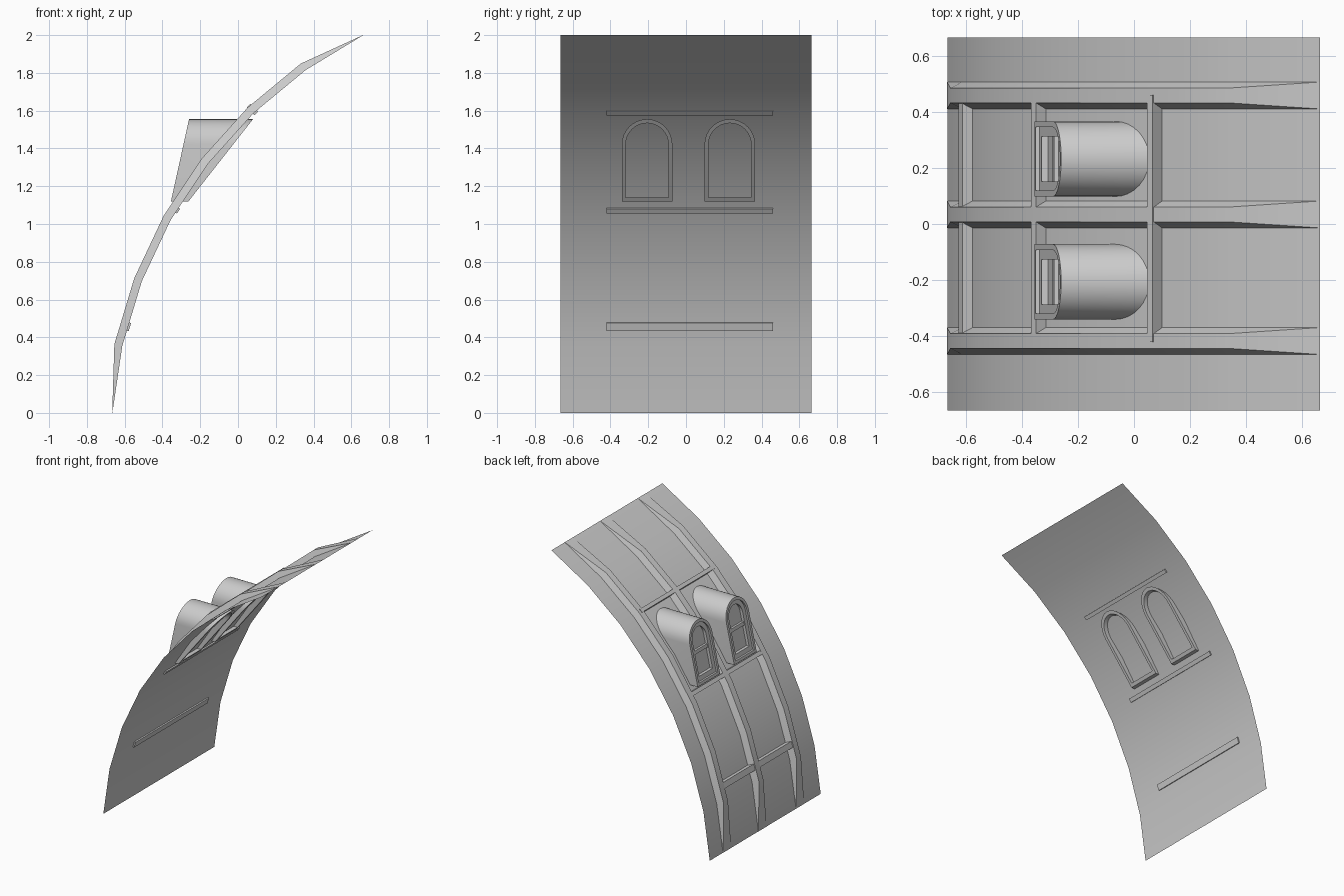
import bpy, bmesh, math
from mathutils import Vector

cube = bpy.data.objects.get("Cube")
if cube:
    bpy.data.objects.remove(cube, do_unlink=True)

grey = bpy.data.materials.new("plain_grey")
grey.use_nodes = True
grey.diffuse_color = (0.6, 0.6, 0.6, 1)
grey.node_tree.nodes["Principled BSDF"].inputs["Base Color"].default_value = (0.6, 0.6, 0.6, 1)


def build(name, verts, faces, solid=True):
    """Mesh object from points and faces, smooth with sharp edges kept."""
    bm = bmesh.new()
    vs = [bm.verts.new(v) for v in verts]
    for f in faces:
        bm.faces.new([vs[i] for i in f])
    if solid:
        bmesh.ops.recalc_face_normals(bm, faces=bm.faces)
    mesh = bpy.data.meshes.new(name)
    bm.to_mesh(mesh)
    bm.free()
    mesh.materials.append(grey)
    ob = bpy.data.objects.new(name, mesh)
    bpy.context.collection.objects.link(ob)
    bpy.ops.object.select_all(action='DESELECT')
    ob.select_set(True)
    bpy.context.view_layer.objects.active = ob
    bpy.ops.object.shade_smooth_by_angle(angle=math.radians(25))
    return ob


# Curved roof profile: seven equal segments, each leaning a little further
TURN, STEP, SEGMENTS, HALF = math.radians(8.4), 0.3582, 7, 0.665
profile = [Vector((-HALF, 0, 0))]
for i in range(SEGMENTS):
    a = TURN * (i + 1)
    profile.append(profile[-1] + STEP * Vector((math.sin(a), 0, math.cos(a))))


def outward(lean):
    return Vector((-math.cos(lean), 0, math.sin(lean)))


# Roof sheet
verts = [(p.x, y, p.z) for p in profile for y in (-HALF, HALF)]
build("roof_sheet", verts,
      [(2 * i, 2 * i + 1, 2 * i + 3, 2 * i + 2) for i in range(SEGMENTS)], solid=False)

# Long ribs with sloped sides that fade into the sheet at both ends
RIB_HEIGHT, RIB_BASE, RIB_TOP = 0.043, 0.048, 0.026
for side, y in (("right", -0.417), ("middle", 0.034), ("left", 0.458)):
    verts, faces = [], []
    for i, p in enumerate(profile):
        end = i in (0, SEGMENTS)
        top = p + outward(TURN * (i + 0.5)) * (0.001 if end else RIB_HEIGHT)
        w = RIB_BASE if end else RIB_TOP
        verts += [(p.x, y - RIB_BASE, p.z), (top.x, y - w, top.z),
                  (top.x, y + w, top.z), (p.x, y + RIB_BASE, p.z)]
    for i in range(SEGMENTS):
        faces += [(4 * i + k, 4 * i + k + 1, 4 * i + k + 5, 4 * i + k + 4) for k in range(3)]
    build("rib_" + side, verts, faces)

BOX = [(0, 1, 3, 2), (4, 6, 7, 5), (0, 4, 5, 1), (2, 3, 7, 6), (0, 2, 6, 4), (1, 5, 7, 3)]

# Crossbars running through the ribs and just piercing the sheet
for name, x, z, lean, thick, depth in (("lower", -0.582, 0.457, 2, 0.045, 0.038),
                                       ("middle", -0.323, 1.073, 4, 0.03, 0.042),
                                       ("upper", 0.09, 1.592, 5.4, 0.028, 0.048)):
    out = outward(lean * TURN)
    along = Vector((out.z, 0, -out.x)) * thick / 2
    c = Vector((x, 0, z))
    verts = [c + out * d + along * s + Vector((0, y, 0))
             for d in (-0.01, depth) for s in (-1, 1) for y in (-0.42, 0.46)]
    build("crossbar_" + name, verts, BOX)

# Dormers: arched tubes along x, with a leaning front and a back along the sheet
BOTTOM, CREST, RADIUS, ARC = 1.12, 1.555, 0.134, 16


def front_x(z):
    return -0.355 + (z - BOTTOM) * 0.22


def back_x(z):
    return -0.262 + (z - BOTTOM) * 0.785


def arch(y, inset):
    """Outline of an arch, as (y, z) points."""
    r, spring = RADIUS - inset, CREST - RADIUS
    pts = [(y - r, BOTTOM + inset)]
    pts += [(y - r * math.cos(math.pi * k / ARC), spring + r * math.sin(math.pi * k / ARC))
            for k in range(ARC + 1)]
    return pts + [(y + r, BOTTOM + inset)]


def arch_ring(name, y, outer, inner, near, far):
    """Closed arched frame between two insets and two x surfaces."""
    loops = [(arch(y, i), f) for i, f in ((outer, near), (inner, near), (inner, far), (outer, far))]
    verts = [(f(pz), py, pz) for pts, f in loops for py, pz in pts]
    n = len(loops[0][0])
    faces = []
    for a in range(4):
        b = (a + 1) % 4
        faces += [(a * n + k, a * n + (k + 1) % n, b * n + (k + 1) % n, b * n + k) for k in range(n)]
    build(name, verts, faces)


def set_back(d):
    return lambda z: front_x(z) + d


for side, y in (("right", -0.206), ("left", 0.232)):
    arch_ring("dormer_shell_" + side, y, 0, 0.021, front_x, back_x)
    arch_ring("window_frame_" + side, y, 0.019, 0.054, set_back(0.014), set_back(0.045))
    # Window pane
    pts = arch(y, 0.05)
    build("window_pane_" + side, [(set_back(0.036)(pz), py, pz) for py, pz in pts],
          [tuple(reversed(range(len(pts))))], solid=False)
    # Sash rail across the middle of the pane
    build("sash_rail_" + side,
          [(front_x(z) + d, y + s * 0.085, z)
           for d in (0.02, 0.04) for z in (1.325, 1.35) for s in (-1, 1)], BOX)
